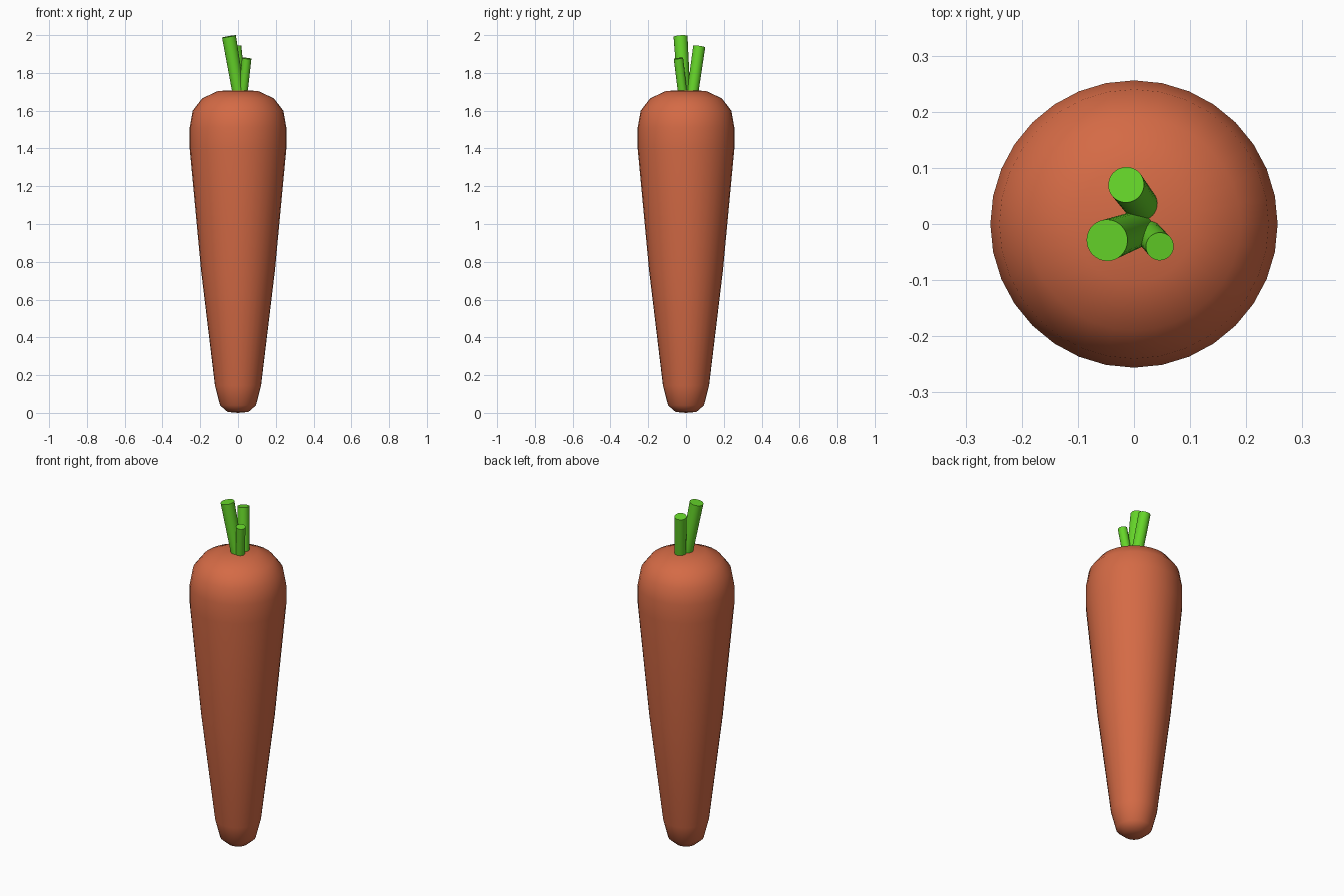
import bpy, bmesh, math
from mathutils import Vector

if "Cube" in bpy.data.objects:
    bpy.data.objects.remove(bpy.data.objects["Cube"])


def material(name, color):
    m = bpy.data.materials.new(name)
    m.diffuse_color = (*color, 1)
    m.use_nodes = True
    m.node_tree.nodes["Principled BSDF"].inputs["Base Color"].default_value = m.diffuse_color
    return m


def finish(name, bm, mat, angle):
    bmesh.ops.recalc_face_normals(bm, faces=bm.faces)
    me = bpy.data.meshes.new(name)
    bm.to_mesh(me)
    bm.free()
    me.materials.append(mat)
    ob = bpy.data.objects.new(name, me)
    bpy.context.collection.objects.link(ob)
    bpy.ops.object.select_all(action='DESELECT')
    ob.select_set(True)
    bpy.context.view_layer.objects.active = ob
    bpy.ops.object.shade_smooth_by_angle(angle=math.radians(angle))
    return ob


orange = material("carrot_orange", (0.66, 0.145, 0.06))
green = material("stem_green", (0.13, 0.66, 0.022))

# Root: turned profile (radius, height), capped at both ends
profile = [(0.055, 0.005), (0.095, 0.04), (0.122, 0.145), (0.195, 0.75),
           (0.256, 1.40), (0.256, 1.51), (0.24, 1.60), (0.19, 1.665), (0.105, 1.705)]
SIDES = 32
bm = bmesh.new()
rings = [[bm.verts.new((r * math.cos(2 * math.pi * i / SIDES),
                        r * math.sin(2 * math.pi * i / SIDES), z))
          for i in range(SIDES)] for r, z in profile]
for a, b in zip(rings, rings[1:]):
    for i in range(SIDES):
        j = (i + 1) % SIDES
        bm.faces.new((a[i], a[j], b[j], b[i]))
for ring, z in ((rings[0], 0.0), (rings[-1], 1.707)):
    tip = bm.verts.new((0, 0, z))
    for i in range(SIDES):
        bm.faces.new((ring[i], ring[(i + 1) % SIDES], tip))
finish("carrot_root", bm, orange, 60)


# Stems: slightly flared cylinders leaning outward from the crown
def stem(name, base, top, r_base, r_top):
    base, top = Vector(base), Vector(top)
    axis = top - base
    bm = bmesh.new()
    bmesh.ops.create_cone(bm, cap_ends=True, segments=32, radius1=r_base,
                          radius2=r_top, depth=axis.length)
    bm.transform(axis.to_track_quat('Z', 'Y').to_matrix().to_4x4())
    bmesh.ops.translate(bm, verts=bm.verts, vec=(base + top) / 2)
    finish(name, bm, green, 40)


stem("stem_tall", (0.009, -0.008, 1.66), (-0.048, -0.029, 1.993), 0.032, 0.037)
stem("stem_back", (0.016, 0.03, 1.66), (-0.014, 0.07, 1.94), 0.030, 0.032)
stem("stem_short", (0.023, -0.014, 1.66), (0.046, -0.04, 1.877), 0.024, 0.025)
